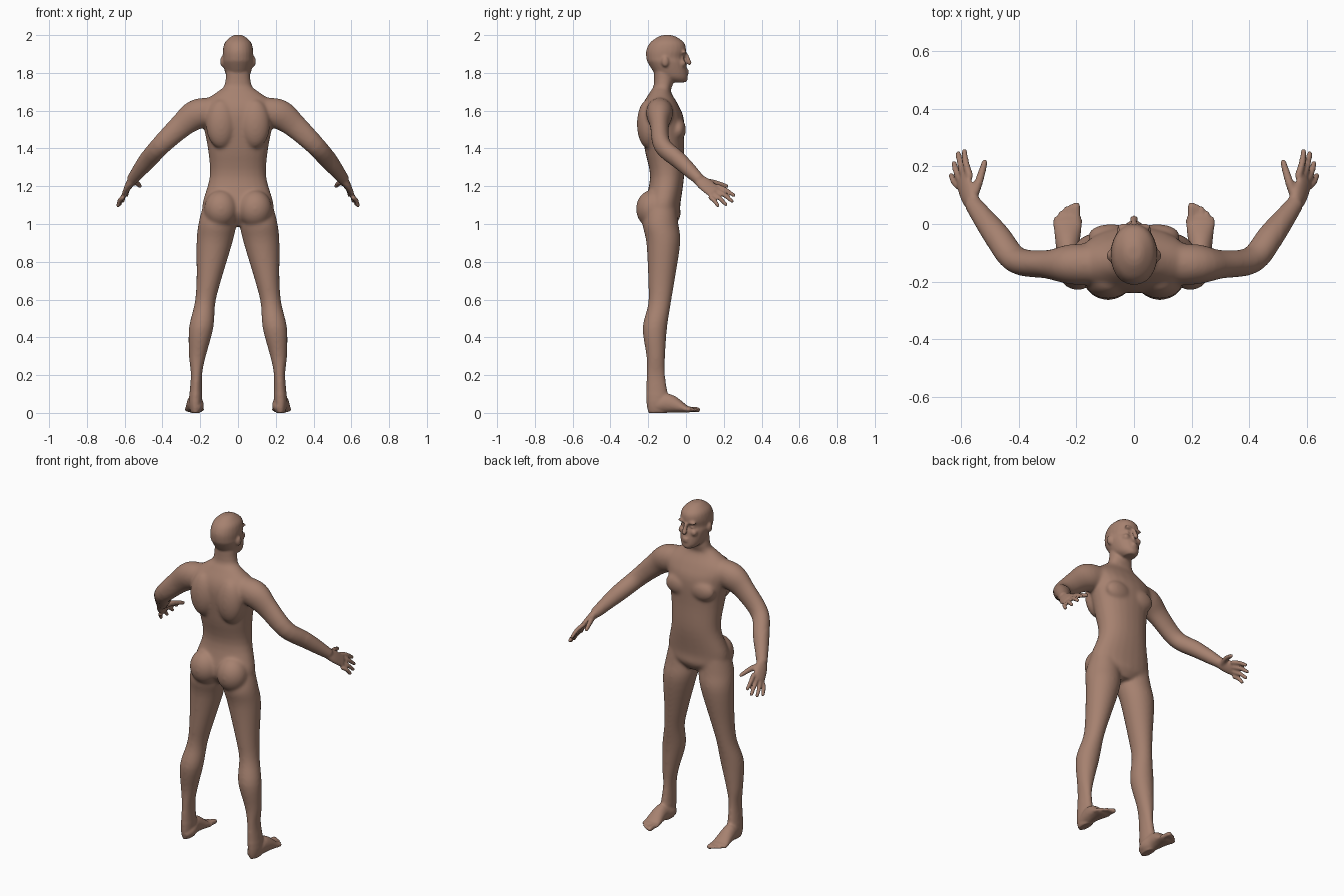
import bpy, bmesh, math
from mathutils import Vector, Matrix

cube = bpy.data.objects.get("Cube")
if cube:
    bpy.data.objects.remove(cube)

bm = bmesh.new()
ACROSS = Vector((1, 0, 0))
FORWARD = Vector((0, 1, 0))


def spline(rows, steps=4):
    """Smoothly resample a list of equal-length stations."""
    out = []
    last = len(rows) - 1
    for i in range(last):
        before, start, end, after = (rows[max(i - 1, 0)], rows[i],
                                     rows[i + 1], rows[min(i + 2, last)])
        for k in range(steps):
            t = k / steps
            out.append([q + (r - p) * t / 2
                        + (2 * p - 5 * q + 4 * r - s) * t * t / 2
                        + (3 * q - p - 3 * r + s) * t * t * t / 2
                        for p, q, r, s in zip(before, start, end, after)])
    return out + [list(rows[-1])]


def skin(rings, side, power=2, sides=24):
    """Closed loft through (centre, u, v) elliptical rings."""
    loops = []
    for centre, u, v in rings:
        loop = []
        for i in range(sides):
            angle = math.tau * i / sides
            c, s = math.cos(angle), math.sin(angle)
            point = (centre + u * math.copysign(abs(c) ** (2 / power), c)
                     + v * math.copysign(abs(s) ** (2 / power), s))
            point.x *= side
            loop.append(bm.verts.new(point))
        loops.append(loop)
    for lower, upper in zip(loops, loops[1:]):
        for i in range(sides):
            j = (i + 1) % sides
            bm.faces.new((lower[i], lower[j], upper[j], upper[i]))
    bm.faces.new(loops[0])
    bm.faces.new(loops[-1])


def stack(rows, side=1, power=2):
    """Horizontal rings given as height, inner x, outer x, back y, front y."""
    rings = []
    for z, inner, outer, back, front in spline(rows):
        centre = Vector((inner + outer, back + front, 2 * z)) / 2
        rings.append((centre, ACROSS * (outer - inner) / 2, FORWARD * (front - back) / 2))
    skin(rings, side, power)


def centred_stack(rows, power):
    """Horizontal rings given as height, half width, back y, front y."""
    stack([(z, -width, width, back, front) for z, width, back, front in rows], power=power)


def tube(rows, ref, side=1):
    """Round-ended limb along a path: x, y, z, radius along ref, radius across it."""
    path = spline(rows)
    last = len(path) - 1
    rings = []
    for i, (x, y, z, wide, deep) in enumerate(path):
        before, after = path[max(i - 1, 0)], path[min(i + 1, last)]
        along = (Vector(after[:3]) - Vector(before[:3])).normalized()
        u = (ref - along * ref.dot(along)).normalized()
        v = along.cross(u) * deep
        u *= wide
        centre = Vector((x, y, z))
        overhang = along * min(wide, deep) * .7
        if i == 0:
            rings.append((centre - overhang, u * .6, v * .6))
        rings.append((centre, u, v))
        if i == last:
            rings.append((centre + overhang, u * .6, v * .6))
    skin(rings, side)


def ball(centre, radii, side=1):
    """Ellipsoid muscle or feature."""
    place = Matrix.Translation((centre[0] * side, centre[1], centre[2]))
    bmesh.ops.create_uvsphere(bm, u_segments=24, v_segments=16, radius=1,
                              matrix=place @ Matrix.Diagonal((*radii, 1)))


# Torso and neck
centred_stack([
    (.99, .06, -.17, -.06), (1.04, .16, -.21, -.03), (1.1, .19, -.22, -.03),
    (1.25, .15, -.19, -.01), (1.4, .16, -.22, -.01), (1.55, .19, -.24, -.01),
    (1.63, .2, -.23, -.04), (1.7, .11, -.19, -.08), (1.74, .07, -.17, -.07),
    (1.86, .06, -.17, -.06)], power=2.2)

# Skull and jaw
centred_stack([
    (1.75, .03, -.08, 0), (1.78, .06, -.15, .01), (1.85, .08, -.2, 0),
    (1.88, .08, -.21, -.01), (1.92, .08, -.21, 0), (1.96, .07, -.19, -.01),
    (1.99, .04, -.15, -.05), (2, .02, -.12, -.08)], power=2.1)

# Nose, lips and chin
tube([(0, 0, 1.9, .01, .01), (0, .02, 1.85, .014, .011)], ACROSS)
for lip_height in (1.813, 1.8):
    ball((0, .004, lip_height), (.02, .012, .006))
ball((0, -.01, 1.77), (.03, .02, .02))

palm_ref = Vector((.4, -.5, -.6))

for side in (1, -1):
    # Brow, eye, cheek and ear
    ball((.03, -.01, 1.91), (.03, .012, .01), side)
    ball((.03, -.02, 1.88), (.014, .012, .01), side)
    ball((.04, -.02, 1.85), (.02, .02, .02), side)
    ball((.08, -.11, 1.86), (.015, .02, .03), side)

    # Chest, shoulder blade and buttock
    ball((.08, -.04, 1.5), (.08, .04, .06), side)
    ball((.09, -.2, 1.53), (.08, .06, .13), side)
    ball((.09, -.18, 1.08), (.09, .085, .1), side)

    # Leg from hip to heel
    stack([
        (1.08, .03, .19, -.21, -.05), (1, .01, .21, -.23, -.04), (.9, .03, .22, -.21, -.03),
        (.7, .09, .22, -.2, -.06), (.58, .12, .23, -.2, -.08), (.45, .13, .26, -.23, -.1),
        (.3, .17, .26, -.21, -.11), (.2, .19, .25, -.21, -.11), (.06, .19, .26, -.21, -.09),
        (0, .2, .25, -.2, -.1)], side)

    # Foot
    tube([(.22, -.18, .03, .03, .03), (.22, -.15, .04, .04, .04),
          (.23, -.09, .05, .04, .05), (.23, 0, .02, .05, .02),
          (.23, .02, .02, .05, .016)], ACROSS, side)

    # Toes, receding from the big one outwards
    for i in range(5):
        radius = .01 if i else .014
        x = .2 + i * .018
        y = .065 - i * i * .003
        tube([(x, -.01, .022, radius, radius), (x, y, .016, radius, radius)], ACROSS, side)

    # Arm from shoulder to wrist
    tube([(.13, -.14, 1.6, .07, .07), (.22, -.14, 1.58, .07, .08),
          (.3, -.14, 1.52, .05, .065), (.41, -.125, 1.415, .047, .053),
          (.48, -.035, 1.335, .045, .048), (.56, .07, 1.235, .03, .03)], FORWARD, side)

    # Palm
    tube([(.556, .065, 1.237, .03, .025), (.575, .1, 1.21, .04, .02),
          (.595, .15, 1.17, .04, .014)], palm_ref, side)

    # Fingers, fanned from the index to the little one
    for i in range(4):
        fan = i / 3
        length = 1 + math.sin(math.pi * fan) * .3
        base = Vector((.57, .165, 1.2)).lerp(Vector((.61, .13, 1.14)), fan)
        reach = Vector((.02, .09, -.05)).lerp(Vector((.025, .04, -.045)), fan) * length
        knuckle = base + reach / 2 + Vector((.004, 0, .006))
        tube([(*base, .013, .013), (*knuckle, .012, .012), (*(base + reach), .01, .01)],
             palm_ref, side)

    # Thumb
    tube([(.56, .095, 1.22, .02, .017), (.54, .145, 1.22, .016, .015),
          (.518, .216, 1.2, .011, .011)], palm_ref, side)

bmesh.ops.recalc_face_normals(bm, faces=bm.faces)
masses = bpy.data.meshes.new("masses")
bm.to_mesh(masses)
bm.free()
body = bpy.data.objects.new("body", masses)
bpy.context.scene.collection.objects.link(body)

# Fuse all masses into one continuous skin
fuse = body.modifiers.new("fuse", 'REMESH')
fuse.mode = 'VOXEL'
fuse.voxel_size = .006
bpy.context.view_layer.update()
graph = bpy.context.evaluated_depsgraph_get()
fused = bpy.data.meshes.new_from_object(body.evaluated_get(graph))
body.modifiers.clear()
body.data = fused
bpy.data.meshes.remove(masses)

# Blend the joins: strongly on trunk and limbs, lightly on face, hands and feet
bm = bmesh.new()
bm.from_mesh(fused)
broad = [v for v in bm.verts if .1 < v.co.z < 1.74 and abs(v.co.x) < .51]
for verts, rounds in ((broad, 14), (bm.verts[:], 3)):
    for _ in range(rounds):
        bmesh.ops.smooth_vert(bm, verts=verts, factor=.5,
                              use_axis_x=True, use_axis_y=True, use_axis_z=True)
bm.to_mesh(fused)
bm.free()

# Skin colour
colour = (.38, .22, .16, 1)
material = bpy.data.materials.new("warm brown skin")
material.use_nodes = True
material.diffuse_color = colour
shader = next(n for n in material.node_tree.nodes if n.type == 'BSDF_PRINCIPLED')
shader.inputs["Base Color"].default_value = colour
fused.materials.clear()
fused.materials.append(material)
for face in fused.polygons:
    face.use_smooth = True
    face.material_index = 0
